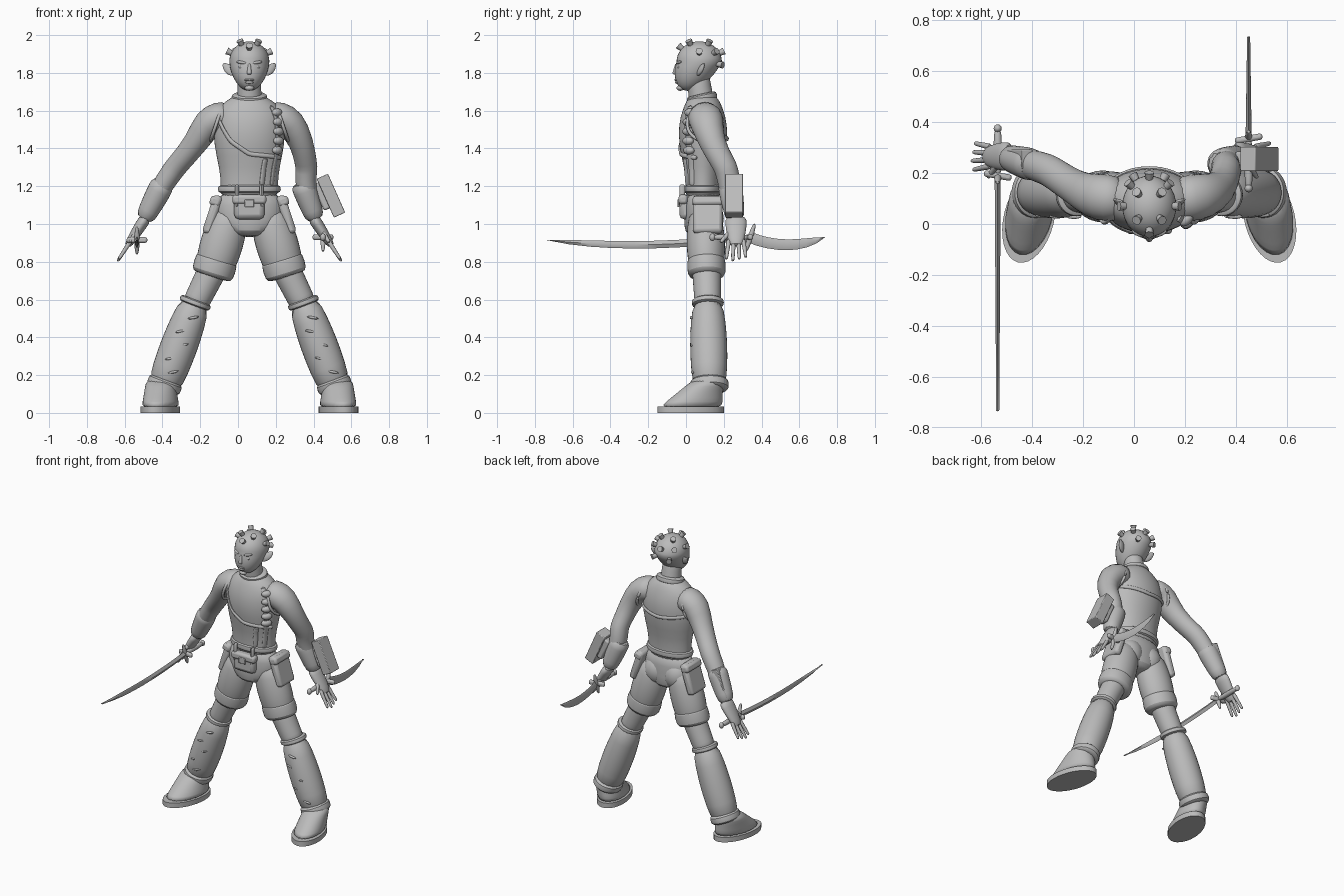
import bpy, bmesh, math
from mathutils import Vector, Matrix, Euler

if "Cube" in bpy.data.objects:
    bpy.data.objects.remove(bpy.data.objects["Cube"])

CENTRE = 0.06  # body centre line
X, Y, Z = Matrix.Identity(3)

clay = bpy.data.materials.new("plain_grey")
clay.use_nodes = True
clay.diffuse_color = (0.5, 0.5, 0.5, 1)
clay.node_tree.nodes["Principled BSDF"].inputs["Base Color"].default_value = clay.diffuse_color
made = []


def at(side, x, y, z):
    """Point mirrored about the body centre; side is -1, 0 or 1."""
    return Vector((CENTRE + side * x, y, z))


def wave(f):
    return math.sin(math.pi * f)


def finish(name, bm, subsurf=0, bevel=0):
    bmesh.ops.recalc_face_normals(bm, faces=bm.faces)
    mesh = bpy.data.meshes.new(name)
    bm.to_mesh(mesh)
    bm.free()
    mesh.materials.append(clay)
    part = bpy.data.objects.new(name, mesh)
    bpy.context.collection.objects.link(part)
    if bevel:
        mod = part.modifiers.new("bevel", "BEVEL")
        mod.width, mod.segments = bevel, 2
    if subsurf:
        mod = part.modifiers.new("subsurf", "SUBSURF")
        mod.levels = mod.render_levels = subsurf
    made.append(part)


def tube(name, path, radii, depth=1, sides=16, ref=Y, axis=None, subsurf=1):
    """Loft ellipses along a path; depth scales the radius along ref."""
    bm = bmesh.new()
    rings = []
    for i, (p, radius) in enumerate(zip(path, radii)):
        t = axis or (path[min(i + 1, len(path) - 1)] - path[max(i - 1, 0)]).normalized()
        r = ref(p) if callable(ref) else ref
        v = (r - t * r.dot(t)).normalized()
        u = v.cross(t)
        across, along = radius if isinstance(radius, tuple) else (radius, radius * depth)
        angles = [math.tau * k / sides for k in range(sides)]
        rings.append([bm.verts.new(p + u * across * math.cos(a) + v * along * math.sin(a)) for a in angles])
    for low, high in zip(rings, rings[1:]):
        for k in range(sides):
            j = (k + 1) % sides
            bm.faces.new((low[k], low[j], high[j], high[k]))
    bm.faces.new(rings[0])
    bm.faces.new(rings[-1])
    finish(name, bm, subsurf)


def limb(name, a, b, start, end, bulge=0, **options):
    """Straight tapered tube with a swell in the middle."""
    steps = [k / 4 for k in range(5)]
    tube(name, [a.lerp(b, f) for f in steps],
         [start + (end - start) * f + bulge * wave(f) for f in steps], **options)


def band(name, a, b, radius, **options):
    """Thick cuff with rounded lips."""
    tube(name, [a, a.lerp(b, .1), a.lerp(b, .9), b], [radius * k for k in (.8, 1, 1, .8)], **options)


def placed(loc, size, rot):
    turn = Euler([math.radians(a) for a in rot]).to_matrix().to_4x4()
    return Matrix.Translation(loc) @ turn @ Matrix.Diagonal((*size, 1))


def box(name, loc, size, rot=(0, 0, 0), bevel=.01):
    bm = bmesh.new()
    bmesh.ops.create_cube(bm, size=1, matrix=placed(loc, size, rot))
    finish(name, bm, bevel=bevel)


def blob(name, loc, size, rot=(0, 0, 0)):
    bm = bmesh.new()
    bmesh.ops.create_uvsphere(bm, u_segments=16, v_segments=10, radius=1, matrix=placed(loc, size, rot))
    finish(name, bm)


# Torso and pelvis: height, half width, half depth
TORSO = [(1.12, .16, .1), (1.2, .15, .09), (1.3, .16, .1), (1.42, .19, .13),
         (1.53, .19, .13), (1.6, .18, .11), (1.65, .13, .09), (1.69, .06, .06)]
PELVIS = [(1.18, .16, .09), (1.1, .18, .1), (1.02, .18, .1), (.96, .13, .1), (.93, .06, .06)]
for name, rows in (("vest_torso", TORSO), ("pelvis", PELVIS)):
    tube(name, [at(0, 0, .09, z) for z, *_ in rows], [(w, d) for _, w, d in rows], sides=24, axis=Z)
limb("neck", at(0, 0, .09, 1.6), at(0, 0, .06, 1.8), .07, .06)
band("collar", at(0, 0, .09, 1.645), at(0, 0, .08, 1.69), .098, depth=.85)
band("belt", at(0, 0, .09, 1.16), at(0, 0, .09, 1.21), .17, depth=.62, sides=24)


def on_torso(angle, z, lift=1):
    """Surface point at an angle around the torso, where 270 is the front."""
    low, high = next(pair for pair in zip(TORSO, TORSO[1:]) if z <= pair[1][0])
    f = (z - low[0]) / (high[0] - low[0])
    wide, deep = (lift * (low[i] + (high[i] - low[i]) * f) for i in (1, 2))
    a = math.radians(angle)
    return at(1, wide * math.cos(a), .09 + deep * math.sin(a), z)


def strap(name, keys, width):
    path = [on_torso(a + (c - a) * k / 6, z + (e - z) * k / 6)
            for (a, z), (c, e) in zip(keys, keys[1:]) for k in range(7 if (c, e) == keys[-1] else 6)]
    tube(name, path, [(width, .009)] * len(path), sides=8, ref=lambda p: p - at(0, 0, .09, p.z))


# Straps, chest pouches and belt pouch
strap("chest_strap", [(195, 1.62), (238, 1.44), (270, 1.37), (345, 1.35)], .013)
strap("back_strap", [(5, 1.48), (90, 1.45), (175, 1.48)], .013)
strap("shoulder_strap", [(318, 1.63), (325, 1.36), (322, 1.2)], .02)
strap("waist_strap", [(300, 1.35), (296, 1.2)], .018)
for i in range(5):
    blob("chest_pouch", on_torso(323, 1.39 + i * .05, 1.02), (.035, .022, .022), (0, 0, 50))
box("belt_pouch", at(0, 0, -.005, 1.09), (.16, .06, .13), bevel=.025)
box("pouch_flap", at(0, 0, -.015, 1.13), (.18, .05, .05), bevel=.015)
box("buckle", at(0, 0, -.04, 1.11), (.05, .01, .04), bevel=.004)

# Head: sphere narrowed and pushed forward below the eyes
HEAD, SKULL = at(0, 0, .07, 1.86), Vector((.106, .12, .107))
bm = bmesh.new()
bmesh.ops.create_uvsphere(bm, u_segments=32, v_segments=20, radius=1)
for v in bm.verts:
    low = max(0, -v.co.z)
    narrow = 1 - .1 * low
    height = .155 if low else SKULL.z
    v.co = HEAD + v.co * Vector((SKULL.x * narrow, SKULL.y * narrow, height)) if hasattr(v.co, "cross_none") else \
        HEAD + Matrix.Diagonal((SKULL.x * narrow, SKULL.y * narrow, height)) @ v.co - Y * .06 * low
finish("head", bm)
limb("nose", at(0, 0, -.05, 1.85), at(0, 0, -.06, 1.79), .007, .015, sides=10)
blob("upper_lip", at(0, 0, -.05, 1.763), (.026, .012, .007))
blob("lower_lip", at(0, 0, -.047, 1.75), (.022, .012, .008))
blob("chin", at(0, 0, -.03, 1.72), (.025, .02, .015))
for s in (-1, 1):
    blob("eye", at(s, .04, -.035, 1.83), (.018, .012, .008))
    blob("brow", at(s, .04, -.035, 1.855), (.03, .014, .009), (0, -s * 8, s * 20))
    limb("ear", at(s, .08, .06, 1.79), at(s, .14, .1, 1.85), .012, .005, bulge=.018, depth=.5)

# Head studs: crown, upper sides, then low on the nape
studs = [(a, 57) for a in range(45, 360, 90)] + [(a, 25) for a in range(0, 181, 45)]
studs += [(270, 40), (60, -8), (120, -8)]
for turn, rise in studs:
    d = Euler((0, -math.radians(rise), math.radians(turn))).to_matrix() @ X
    p = HEAD + Matrix.Diagonal(SKULL) @ d
    limb("head_stud", p - d * .015, p + d * .026, .012, .019, sides=8, ref=d.orthogonal(), subsurf=0)

# Legs
for s in (-1, 1):
    hip, hem = at(s, .09, .1, 1.08), at(s, .2, .11, .72)
    boot_top, ankle = at(s, .28, .115, .6), at(s, .46, .125, .12)
    blob("buttock", at(s, .075, .115, 1.03), (.09, .085, .1))
    limb("shorts_leg", hip, hem, .09, .095, bulge=.025, depth=.9)
    band("shorts_cuff", hip.lerp(hem, .7), hem, .117, depth=.9)
    limb("knee", hip.lerp(hem, .8), boot_top.lerp(ankle, .1), .08, .07)
    limb("boot_shaft", boot_top, ankle, .08, .088, bulge=.018)
    band("boot_top_band", boot_top, boot_top.lerp(ankle, .07), .088)
    band("ankle_band", boot_top.lerp(ankle, .88), ankle, .096, depth=1.1)
    for k in range(5):
        blob("boot_wrinkle", boot_top.lerp(ankle, .2 + k * .15) + Vector((.02 * (-1) ** k, -.088, 0)),
             (.03, .009, .007), (0, s * 10, 0))
    toe = Vector((s, -4, 0))
    tube("foot", [at(s, .47, .02 + .025 * k, .02 + .04 * k) for k in range(5)],
         [(.096 - .005 * k, .178 - .025 * k) for k in range(5)], sides=24, ref=toe, axis=Z)
    tube("sole", [at(s, .472, .024, z) for z in (0, .034)], [(.099, .18)] * 2, sides=32, ref=toe, axis=Z, subsurf=0)
    box("thigh_pocket", at(s, .195, .115, 1.05), (.05, .155, .21), (0, -s * 18, 0), .018)
    box("pocket_flap", at(s, .18, .115, 1.12), (.058, .16, .05), (0, -s * 18, 0), .015)
    box("pouch_strap", at(s, .065, -.02, 1.15), (.02, .03, .12))
    turns = [math.tau * k / 20 for k in range(21)]
    tube("armhole_trim", [at(s, .175 - .03 * math.sin(a), .1 + .095 * math.cos(a), 1.53 + .09 * math.sin(a)) for a in turns],
         [.01] * len(turns), sides=8, ref=X)

# Arms and hands
for name, s, elbow_x, fore_x, wrist_x, plate in (("right", -1, .4, .47, .57, (.045, .075, .19)),
                                                 ("left", 1, .305, .29, .36, (.066, .095, .225))):
    elbow, fore, wrist = at(s, elbow_x, .215, 1.29), at(s, fore_x, .235, 1.19), at(s, wrist_x, .265, 1)
    joints = [at(s, .1, .1, 1.57), at(s, .16, .1, 1.565), at(s, .22, .11, 1.54), at(s, .28, .135, 1.43),
              elbow.lerp(at(s, .28, .135, 1.43), .2), elbow, fore, wrist]
    tube(name + "_arm", joints, [.08, .088, .086, .064, .06, .06, .056, .04], depth=1.07)
    cuff = fore.lerp(wrist, -.2)
    limb(name + "_bracer", cuff, fore.lerp(wrist, .9), .068, .05, bulge=.004, sides=12)
    middle = at(s, (.425 if s > 0 else .51) - .033, .255, 1.15)
    box(name + "_bracer_plate", middle + X * s * .04, plate, (0, -s * 24, 0), .004)
    box(name + "_plate_mount", middle, (.06, .06, .15), (0, -s * 24, 0))
    reach = Vector((s * .13, 0, -.2))
    limb(name + "_palm", wrist - reach * .2, wrist + reach * .6, .033, .018, bulge=.004, depth=1.8)
    for k in range(4):
        spread = Y * (k - 1.5) * .025
        limb(name + "_finger", wrist + reach * .4 + spread, wrist + reach * (1 - .05 * abs(k - 1)) + spread * 1.4,
             .014, .009, sides=8)
    limb(name + "_thumb", wrist + reach * .15 - Y * .02, wrist + reach * .5 - Y * .085, .017, .009, sides=8)


# Swords: curved blade, grip, pommel and guard
def sword(name, x, pommel, guard, tip, curl, height):
    way = math.copysign(1, tip - guard)
    steps = [k / 8 for k in range(9)]
    path = [Vector((x, guard + (tip - guard) * f, .89 + curl * (f - .5) ** 2)) for f in steps]
    tube(name + "_blade", path, [(.012 - .006 * f, height * (1 - f ** 6) + .001) for f in steps],
         sides=4, ref=Z, subsurf=0)
    hilt, end = path[0], Vector((x, pommel, path[0].z))
    limb(name + "_grip", end, hilt, .014, .014, bulge=.004, sides=10, ref=Z)
    blob(name + "_pommel", end, (.016, .016, .02))
    limb(name + "_guard", hilt + Vector((0, way * .03, .075)), hilt - Vector((0, way * .02, .08)),
         .007, .007, bulge=.01, sides=8)
    box(name + "_guard_bar", hilt, (.11, .025, .03), (0, 0, way * 10))


sword("right_sword", -.535, .375, .19, -.735, .1, .019)
sword("left_sword", .45, .14, .335, .735, .16, .028)

# Smooth shading with sharp edges kept
bpy.ops.object.select_all(action="DESELECT")
for part in made:
    part.select_set(True)
bpy.context.view_layer.objects.active = made[0]
bpy.ops.object.shade_smooth_by_angle(angle=math.radians(50))
